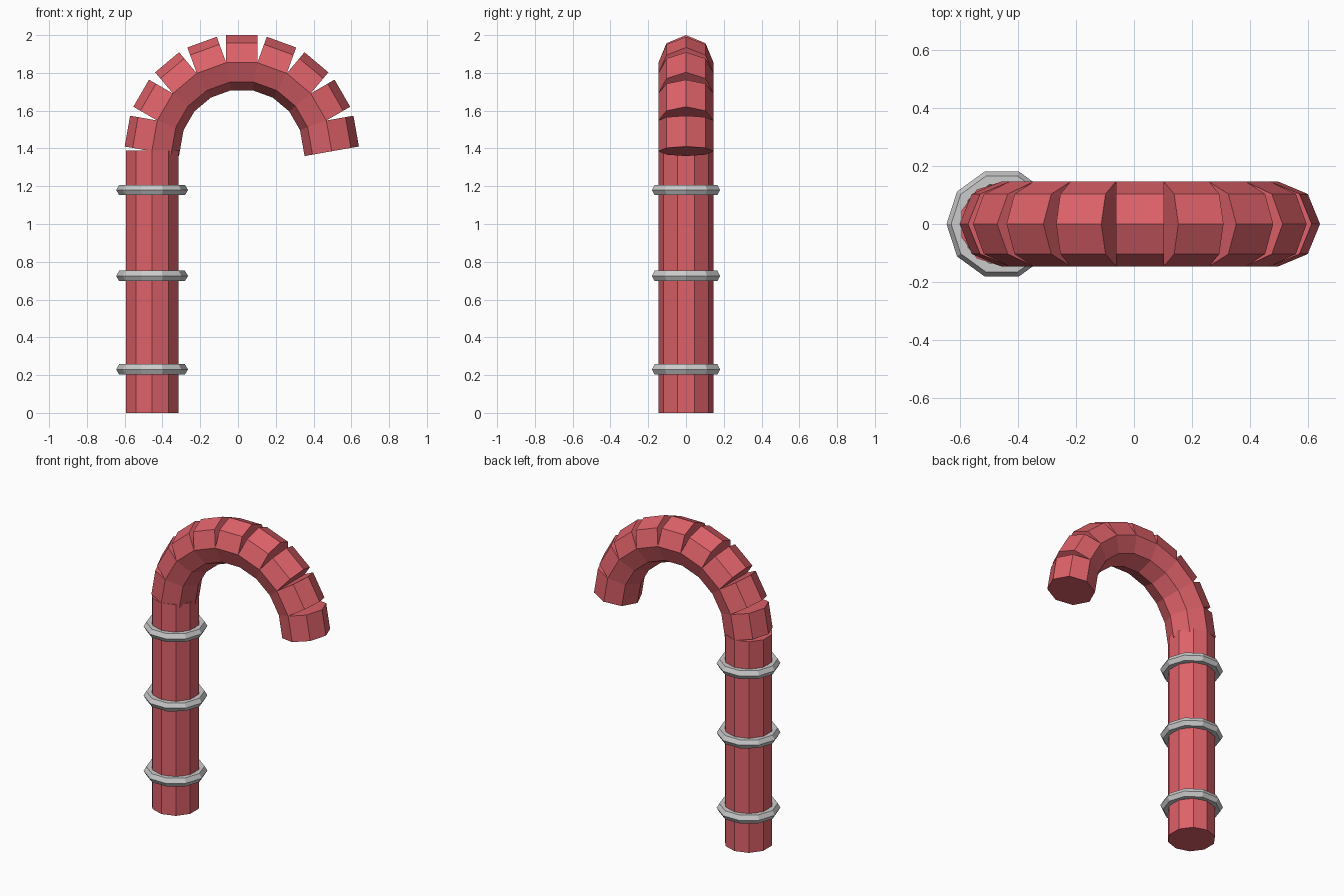
import bpy
from math import radians, sin, cos, pi

if "Cube" in bpy.data.objects:
    bpy.data.objects.remove(bpy.data.objects["Cube"])

red = bpy.data.materials.new("cane_red")
red.diffuse_color = (0.72, 0.12, 0.14, 1)
red.use_nodes = True
red.node_tree.nodes["Principled BSDF"].inputs["Base Color"].default_value = red.diffuse_color

SHAFT_X = -0.455
TUBE_R = 0.146


def tube(name, sides, depth, location, rotation):
    bpy.ops.mesh.primitive_cylinder_add(vertices=sides, radius=TUBE_R, depth=depth,
                                        location=location, rotation=rotation)
    ob = bpy.context.object
    ob.name = name
    ob.data.materials.append(red)
    return ob


# Straight shaft, a ten-sided prism
tube("shaft", 10, 1.388, (SHAFT_X, 0, 0.694), (0, 0, 0))

# Hook: nine straight octagonal sections fanned around the arch centre
ARCH_X, ARCH_Z, ARCH_R = 0.02, 1.385, 0.469
length = 2 * ARCH_R * sin(radians(10)) / cos(radians(10))
for i in range(9):
    a = radians(-80 + 20 * i)
    tube(f"hook_section_{i + 1}", 8, length,
         (ARCH_X + ARCH_R * sin(a), 0, ARCH_Z + ARCH_R * cos(a)),
         (0, pi / 2 + a, 0))

# Grey bands around the shaft
for i, z in enumerate((0.23, 0.725, 1.18)):
    bpy.ops.mesh.primitive_torus_add(major_segments=10, minor_segments=6,
                                     major_radius=0.158, minor_radius=0.032,
                                     location=(SHAFT_X, 0, z))
    band = bpy.context.object
    band.name = f"band_{i + 1}"
    for p in band.data.polygons:
        p.use_smooth = False
